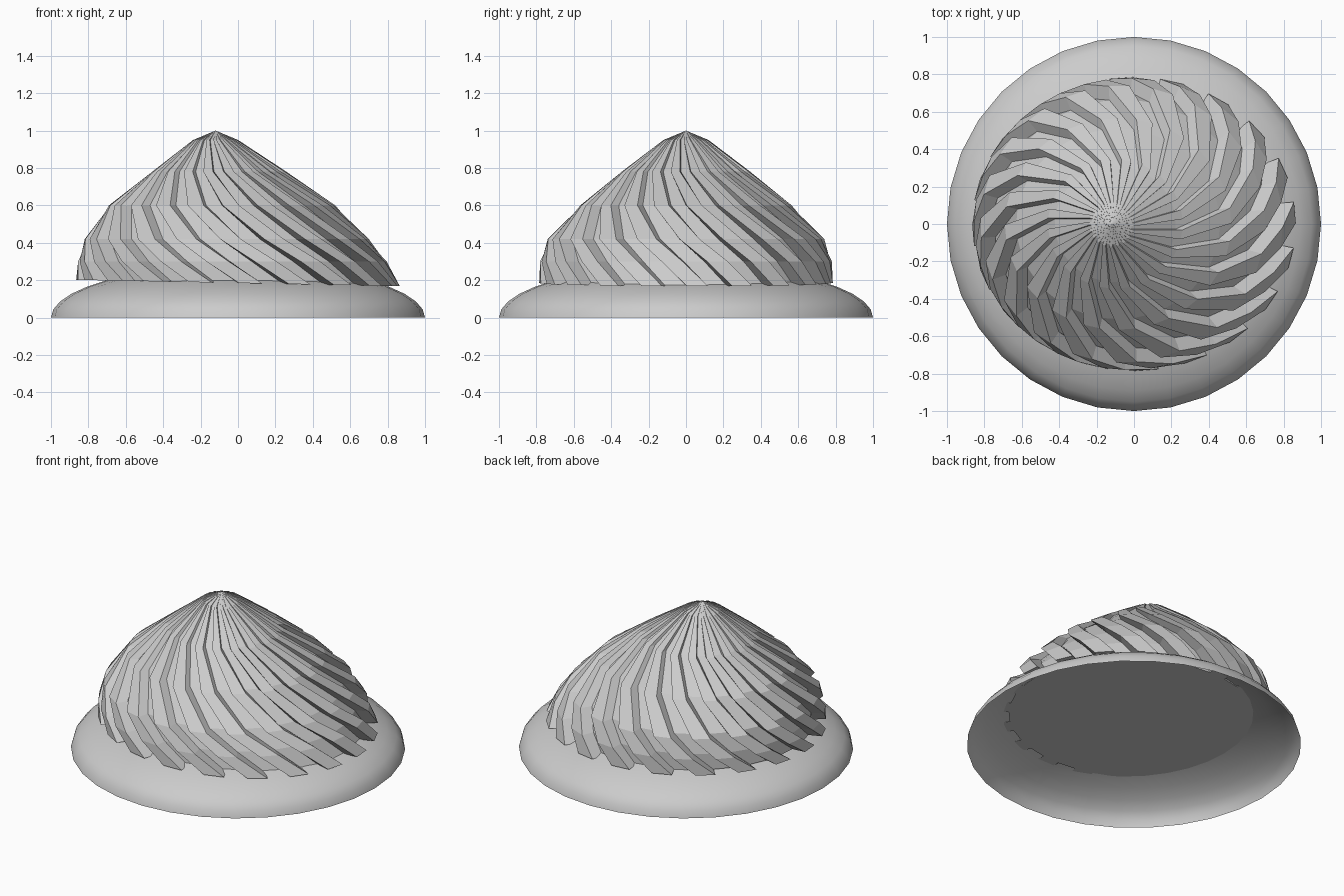
import bpy, bmesh, math

if "Cube" in bpy.data.objects:
    bpy.data.objects.remove(bpy.data.objects["Cube"])

def finish(bm, name):
    bmesh.ops.recalc_face_normals(bm, faces=bm.faces)
    me = bpy.data.meshes.new(name)
    bm.to_mesh(me)
    bm.free()
    ob = bpy.data.objects.new(name, me)
    bpy.context.collection.objects.link(ob)
    return ob

def bridge(bm, lower, upper):
    n = len(lower)
    for i in range(n):
        j = (i + 1) % n
        bm.faces.new((lower[i], lower[j], upper[j], upper[i]))

def fan(bm, ring, tip):
    for i in range(len(ring)):
        bm.faces.new((ring[i], ring[(i + 1) % len(ring)], tip))

# Dish: open-bottomed squashed dome, smooth
SEG, H = 32, 0.28
bm = bmesh.new()
rings = []
for k in range(10):
    t = math.radians(9 * k)
    rings.append([bm.verts.new((math.cos(t) * math.cos(2 * math.pi * i / SEG),
                                math.cos(t) * math.sin(2 * math.pi * i / SEG),
                                H * math.sin(t))) for i in range(SEG)])
for a, b in zip(rings, rings[1:]):
    bridge(bm, a, b)
fan(bm, rings[-1], bm.verts.new((0, 0, H)))
for f in bm.faces:
    f.smooth = True
finish(bm, "dish")

# Swirl: gear-shaped rings twisted and shrunk towards an off-centre tip
TEETH, DEPTH = 20, 0.90
# z, centre x, half width x, half width y, twist in degrees
LAYERS = [(0.185, 0.00, 0.865, 0.785, 0),
          (0.30, -0.03, 0.825, 0.78, -10),
          (0.42, -0.06, 0.76, 0.74, -21),
          (0.60, -0.085, 0.605, 0.565, -36),
          (0.78, -0.10, 0.36, 0.345, -50),
          (0.95, -0.12, 0.12, 0.12, -60)]
bm = bmesh.new()
rings = []
for n, (z, cx, rx, ry, twist) in enumerate(LAYERS):
    ring = []
    for i in range(TEETH):
        for off, r in ((0, DEPTH), (0.5, DEPTH), (0.52, 1), (0.98, 1)):
            a = math.radians(twist + (i + off) * 360 / TEETH - 9)
            x = rx * r * math.cos(a)
            tilt = -0.017 * x / rx if n == 0 else 0
            ring.append(bm.verts.new((cx + x, ry * r * math.sin(a), z + tilt)))
    rings.append(ring)
for a, b in zip(rings, rings[1:]):
    bridge(bm, a, b)
fan(bm, rings[-1], bm.verts.new((-0.12, 0, 1.0)))
bm.faces.new(rings[0][::-1])
finish(bm, "swirl")
